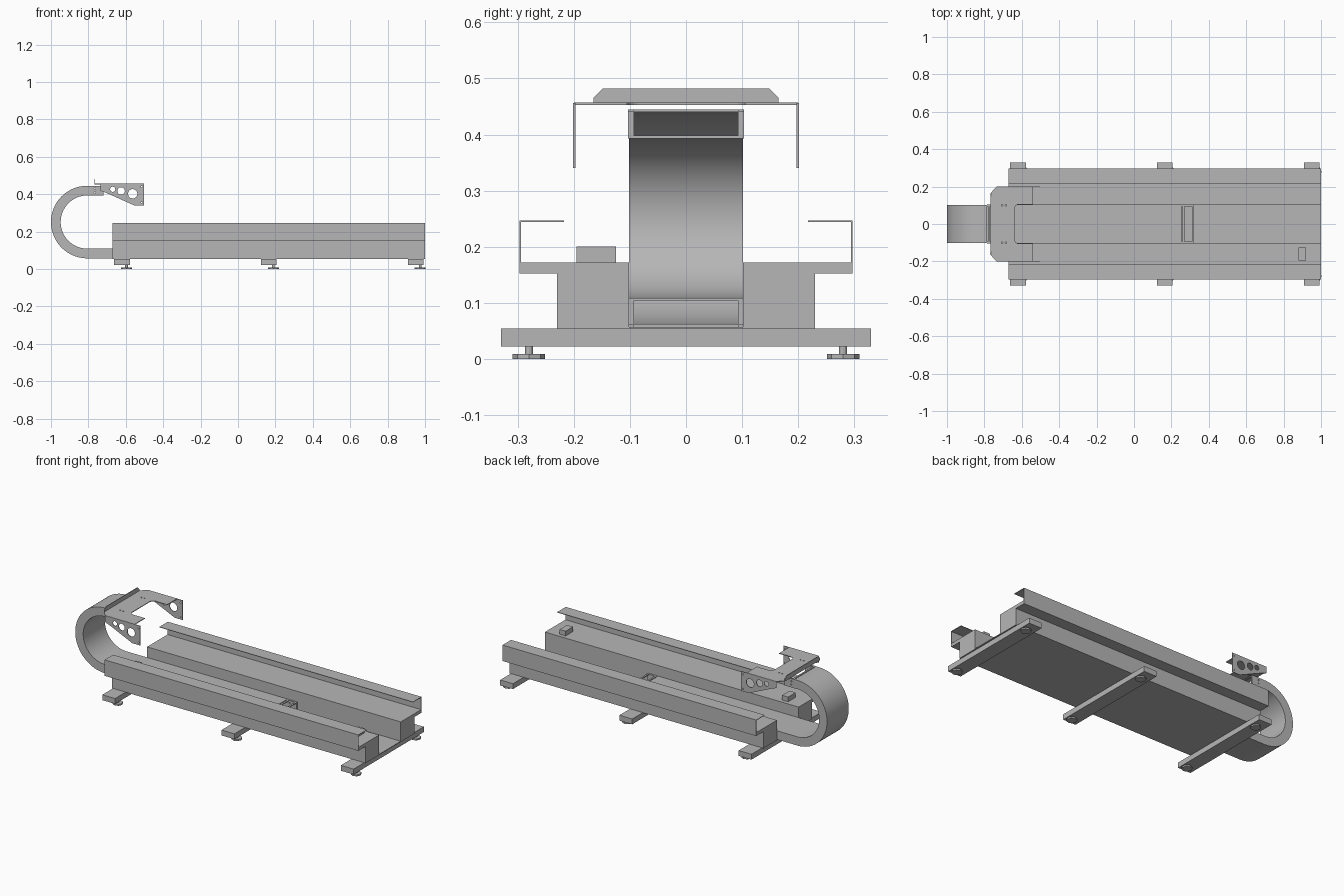
import bpy, bmesh, math
from mathutils import Matrix

cube = bpy.data.objects.get("Cube")
if cube:
    bpy.data.objects.remove(cube, do_unlink=True)

grey = bpy.data.materials.new("machine grey")
grey.use_nodes = True
color = (0.47, 0.47, 0.47, 1)
grey.diffuse_color = color
grey.node_tree.nodes["Principled BSDF"].inputs["Base Color"].default_value = color

PLANES = {
    "XY": Matrix.Identity(4),
    "XZ": Matrix(((1, 0, 0, 0), (0, 0, -1, 0), (0, 1, 0, 0), (0, 0, 0, 1))),
    "YZ": Matrix(((0, 0, 1, 0), (1, 0, 0, 0), (0, 1, 0, 0), (0, 0, 0, 1))),
}
NORMAL = {"XY": 2, "XZ": 1, "YZ": 0}


def circle(cx, cy, r, n=24):
    return [(cx + r * math.cos(2 * math.pi * i / n),
             cy + r * math.sin(2 * math.pi * i / n)) for i in range(n)]


def mirrored(half):
    """Close a half outline by mirroring it in the second coordinate."""
    return half + [(a, -b) for a, b in reversed(half)]


def prism(name, plane, outline, lo, hi, holes=(), smooth=False):
    """Extrude a 2D outline with holes between two depths along the plane normal."""
    cu = bpy.data.curves.new(name, 'CURVE')
    cu.dimensions = '2D'
    cu.fill_mode = 'BOTH'
    cu.extrude = (hi - lo) / 2
    for pts in [outline, *holes]:
        sp = cu.splines.new('POLY')
        sp.points.add(len(pts) - 1)
        for p, (a, b) in zip(sp.points, pts):
            p.co = (a, b, 0, 1)
        sp.use_cyclic_u = True
    tmp = bpy.data.objects.new(name + "_profile", cu)
    bpy.context.collection.objects.link(tmp)
    bpy.context.view_layer.update()
    dg = bpy.context.evaluated_depsgraph_get()
    me = bpy.data.meshes.new_from_object(tmp.evaluated_get(dg))
    bpy.data.objects.remove(tmp, do_unlink=True)
    bpy.data.curves.remove(cu)
    # Turn the profile into place and weld it into one closed solid
    shift = [0, 0, 0]
    shift[NORMAL[plane]] = (lo + hi) / 2
    bm = bmesh.new()
    bm.from_mesh(me)
    bm.transform(Matrix.Translation(shift) @ PLANES[plane])
    bmesh.ops.remove_doubles(bm, verts=bm.verts, dist=1e-5)
    bmesh.ops.recalc_face_normals(bm, faces=bm.faces)
    for f in bm.faces:
        f.smooth = False
        f.material_index = 0
    bm.to_mesh(me)
    bm.free()
    me.name = name
    me.materials.clear()
    me.materials.append(grey)
    ob = bpy.data.objects.new(name, me)
    bpy.context.collection.objects.link(ob)
    if smooth:
        bpy.ops.object.select_all(action='DESELECT')
        ob.select_set(True)
        bpy.context.view_layer.objects.active = ob
        bpy.ops.object.shade_smooth_by_angle(angle=math.radians(30))
    return ob


def box(name, x, y, z):
    return prism(name, "XY", [(x[0], y[0]), (x[1], y[0]), (x[1], y[1]), (x[0], y[1])], *z)


# Long base: floor panel, stepped rails and folded covers
START, END = -0.67, 1.0
box("floor_panel", (START, END), (-0.23, 0.23), (0.053, 0.057))
rail = [(0.102, 0.055), (0.23, 0.055), (0.23, 0.152), (0.295, 0.152), (0.295, 0.172), (0.102, 0.172)]
cover = [(0.297, 0.152), (0.297, 0.247), (0.217, 0.247), (0.217, 0.244), (0.294, 0.244), (0.294, 0.152)]
for side, s in (("left", 1), ("right", -1)):
    prism(side + "_rail", "YZ", [(s * y, z) for y, z in rail], START, END)
    prism(side + "_cover", "YZ", [(s * y, z) for y, z in cover], START, END)

# Sensor blocks on one rail
for name, x in (("rear_block", -0.565), ("end_block", 0.90)):
    box(name, (x - 0.02, x + 0.02), (-0.195, -0.125), (0.172, 0.2))

# Cross beams on levelling feet
for i, x in enumerate((-0.62, 0.165, 0.95)):
    box(f"cross_beam_{i}", (x - 0.042, x + 0.042), (-0.33, 0.33), (0.022, 0.054))
    for side, y in (("left", 0.28), ("right", -0.28)):
        fx = x + 0.024
        prism(f"{side}_foot_pad_{i}", "XY", circle(fx, y, 0.029, 8), 0, 0.009)
        prism(f"{side}_foot_stem_{i}", "XY", circle(fx, y, 0.007, 12), 0.009, 0.024)

# Hollow cable carrier bent round a half circle
CX, CZ, R_OUT, R_IN = -0.806, 0.251, 0.194, 0.142
LOW_END, TOP_END = 0.255, -0.785


def bend(r):
    arc = [(CX - r * math.sin(math.pi * i / 48), CZ - r * math.cos(math.pi * i / 48))
           for i in range(49)]
    return [(LOW_END, CZ - r)] + arc + [(TOP_END, CZ + r)]


def band(name, r_out, r_in, y0, y1):
    prism(name, "XZ", bend(r_out) + bend(r_in)[::-1], y0, y1, smooth=True)


band("carrier_outer_skin", R_OUT, R_OUT - 0.005, -0.102, 0.102)
band("carrier_inner_skin", R_IN + 0.005, R_IN, -0.102, 0.102)
band("carrier_left_side", R_OUT, R_IN, 0.096, 0.102)
band("carrier_right_side", R_OUT, R_IN, -0.102, -0.096)

# Open end brackets of the carrier: side cheeks, cross bars and mounting ears
for name, x, z in (("lower", LOW_END, CZ - R_OUT), ("upper", TOP_END, CZ + R_IN)):
    top = z + R_OUT - R_IN
    for side, s in (("left", 1), ("right", -1)):
        cheek = [(x, z), (x + 0.065, z), (x + 0.065, top), (x, top)]
        drill = [circle(x + 0.02, z + h, 0.004, 12) for h in (0.017, 0.036)]
        ys = sorted((s * 0.093, s * 0.103))
        prism(f"{name}_{side}_cheek", "XZ", cheek, *ys, holes=drill)
        foot = z if name == "lower" else top - 0.004
        box(f"{name}_{side}_ear", (x + 0.06, x + 0.105), ys, (foot, foot + 0.004))
    for i, dx in enumerate((0.01, 0.06)):
        for level, h in (("bottom", z), ("top", top - 0.005)):
            box(f"{name}_{level}_bar_{i}", (x + dx - 0.005, x + dx + 0.005), (-0.095, 0.095), (h, h + 0.005))

# Sheet metal carriage bracket: slotted top plate with screw holes
corner = [(-0.615 - 0.025 * math.sin(a), 0.08 + 0.025 * math.cos(a))
          for a in [math.pi / 2 * i / 6 for i in range(7)]]
plate = [(-0.767, 0.165), (-0.735, 0.2), (-0.54, 0.2), (-0.54, 0.105)] + corner
screws = [circle(x, y, 0.004, 12) for x in (-0.705, -0.685) for y in (-0.1, 0.1)]
prism("bracket_top_plate", "XY", mirrored(plate), 0.453, 0.457, holes=screws)

# Upturned chamfered flange at the back of the plate
flange = [(-0.165, 0.455), (-0.165, 0.465), (-0.148, 0.482),
          (0.148, 0.482), (0.165, 0.465), (0.165, 0.455)]
prism("bracket_flange", "YZ", flange, -0.768, -0.764)

# Hanging side plates with lightening holes
wing = [(-0.735, 0.456), (-0.503, 0.456), (-0.503, 0.34), (-0.555, 0.34), (-0.7, 0.405), (-0.735, 0.418)]
wing_holes = [circle(-0.67, 0.426, 0.014), circle(-0.625, 0.417, 0.02), circle(-0.563, 0.402, 0.025),
              circle(-0.515, 0.44, 0.004, 12), circle(-0.515, 0.355, 0.004, 12)]
for side, y in (("left", 0.199), ("right", -0.199)):
    prism(f"bracket_{side}_wing", "XZ", wing, y - 0.002, y + 0.002, holes=wing_holes)
